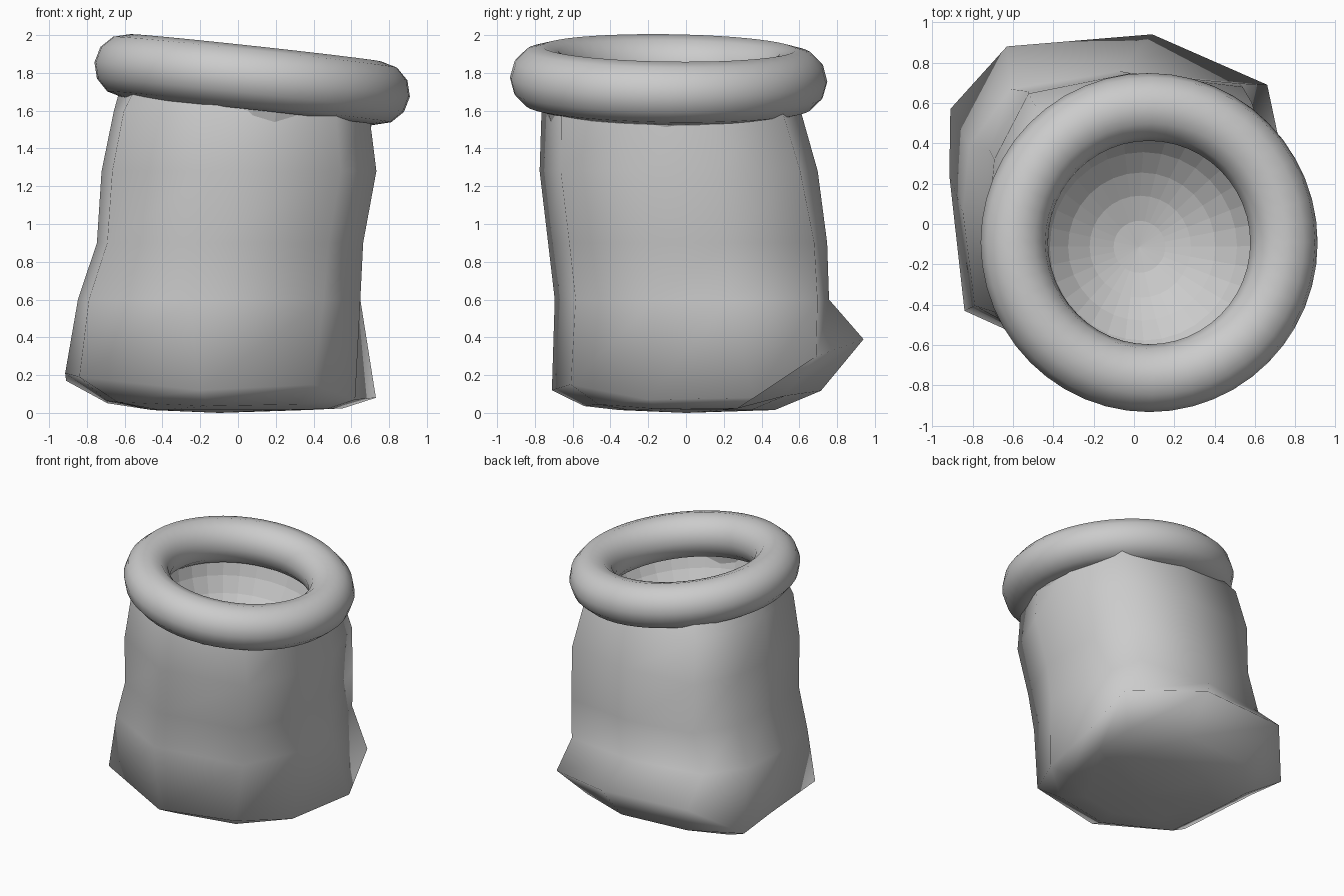
import bpy, bmesh, math
from mathutils import Matrix, Vector

if "Cube" in bpy.data.objects:
    bpy.data.objects.remove(bpy.data.objects["Cube"])

RIM_C = Vector((0.075, -0.092, 1.765))
TILT = Matrix.Rotation(math.radians(6.2), 4, 'Y') @ Matrix.Rotation(math.radians(-0.8), 4, 'X')
FRAME = Matrix.Translation(RIM_C) @ TILT


def finish(name, bm, angle=None):
    me = bpy.data.meshes.new(name)
    bm.to_mesh(me)
    bm.free()
    ob = bpy.data.objects.new(name, me)
    bpy.context.collection.objects.link(ob)
    if angle is not None:
        bpy.ops.object.select_all(action='DESELECT')
        ob.select_set(True)
        bpy.context.view_layer.objects.active = ob
        bpy.ops.object.shade_smooth_by_angle(angle=math.radians(angle))
    return ob


def bridge(bm, a, b):
    n = len(a)
    for i in range(n):
        j = (i + 1) % n
        bm.faces.new((a[i], a[j], b[j], b[i]))


# Sack body: sagging ten-sided base, rounder rings above
base = [(-.84, -.43, .19), (-.2, -.71, .12), (.4, -.61, .15), (.62, -.2, .07),
        (.73, .36, .08), (.66, .69, .3), (.09, .94, .39), (-.63, .88, .40),
        (-.91, .57, .17), (-.915, .24, .21)]
angles = [213, 258, 311, 345, 15, 48, 88, 128, 153, 178]
# z, min x, max x, min y, max y, back-right bulge, back-left bulge
levels = [(.60, -.84, .645, -.69, .75, 1.1, 1.0), (.90, -.74, .66, -.725, .74, 1.09, 1.0),
          (1.28, -.715, .73, -.77, .69, 1.05, 1.06), (1.6, -.65, .69, -.76, .60, 1.03, 1.08)]


def level_ring(z, x0, x1, y0, y1, right, left):
    pts = []
    for i, a in enumerate(angles):
        c, s = math.cos(math.radians(a)), math.sin(math.radians(a))
        r = 1.01 * (abs(c) ** 3 + abs(s) ** 3) ** (-1 / 3)
        r *= {5: right, 7: left}.get(i, 1)
        pts.append(((x0 + x1) / 2 + r * c * (x1 - x0) / 2,
                    (y0 + y1) / 2 + r * s * (y1 - y0) / 2, z))
    return pts


rings = [[(x * .5, y * .5, .015) for x, y, z in base],
         [(x * .76, y * .76, .3 * z) for x, y, z in base],
         base]
rings += [level_ring(*lv) for lv in levels]
# mouth tucks into the rim tube
rings.append([FRAME @ Vector((.67 * math.cos(math.radians(a)), .67 * math.sin(math.radians(a)), 0))
              for a in angles])
bm = bmesh.new()
vr = [[bm.verts.new(p) for p in ring] for ring in rings]
for a, b in zip(vr, vr[1:]):
    bridge(bm, a, b)
tip = bm.verts.new((-.1, 0, 0))
for i in range(10):
    bm.faces.new((vr[0][(i + 1) % 10], vr[0][i], tip))
finish("sack_body", bm, 180)

# Hollow inside: flat-faced half sphere, facing inward
bm = bmesh.new()
bmesh.ops.create_uvsphere(bm, u_segments=32, v_segments=16, radius=.66)
bmesh.ops.delete(bm, geom=[v for v in bm.verts if v.co.z > .01], context='VERTS')
bmesh.ops.reverse_faces(bm, faces=bm.faces[:])
bm.transform(Matrix.Translation((.022, -.012, 0)) @ FRAME)
finish("sack_hollow", bm)

# Rolled rim
bm = bmesh.new()
SEG, SIDES = 48, 12
loops = []
for i in range(SEG):
    a = 2 * math.pi * i / SEG
    loop = []
    for k in range(SIDES):
        t = 2 * math.pi * k / SIDES
        r = .672 + .168 * math.cos(t)
        loop.append(bm.verts.new(FRAME @ Vector((r * math.cos(a), r * math.sin(a), .168 * math.sin(t)))))
    loops.append(loop)
for i in range(SEG):
    bridge(bm, loops[i], loops[(i + 1) % SEG])
bmesh.ops.recalc_face_normals(bm, faces=bm.faces[:])
finish("rolled_rim", bm, 40)
